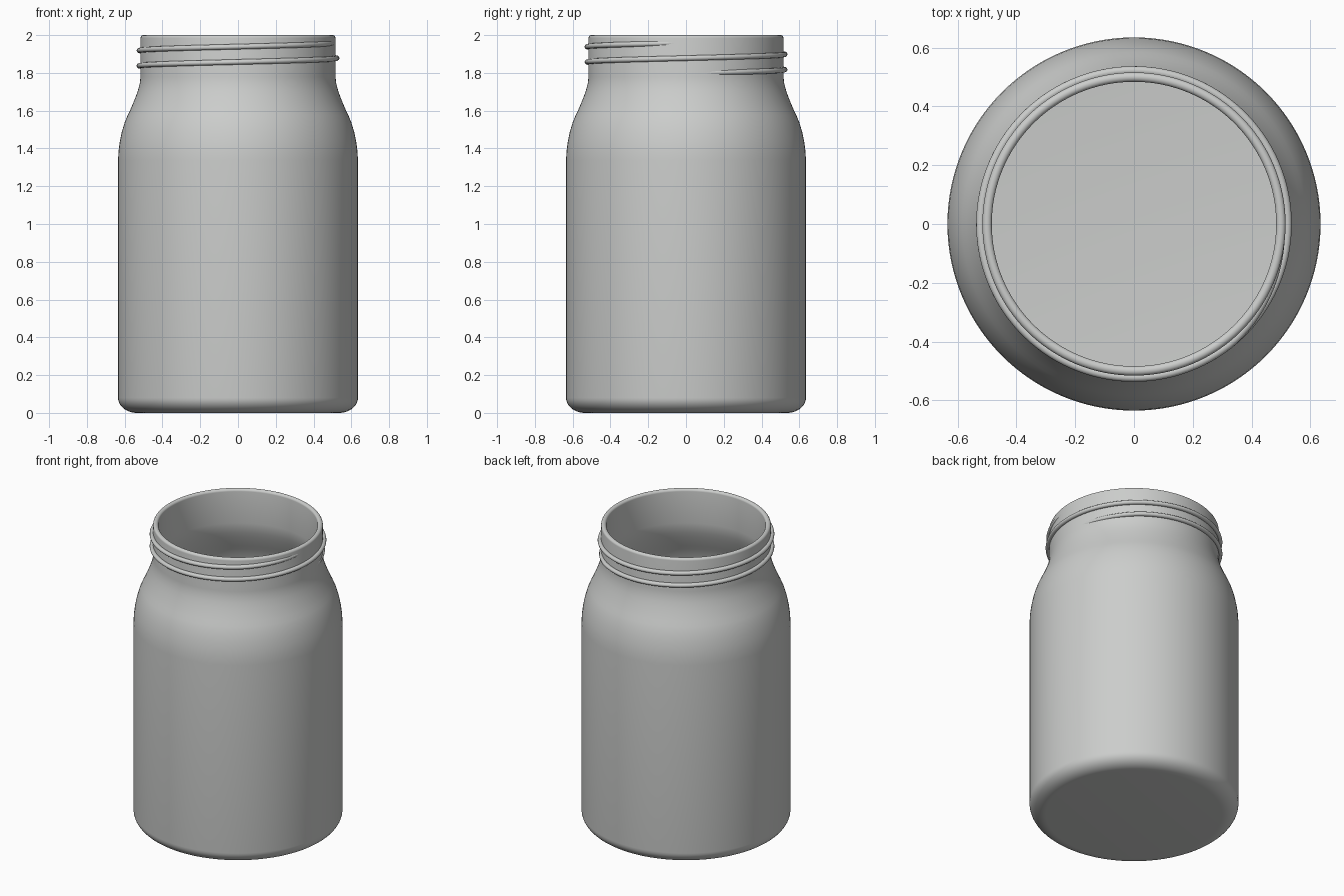
import bpy, bmesh, math
from mathutils import Matrix

if "Cube" in bpy.data.objects:
    bpy.data.objects.remove(bpy.data.objects["Cube"])

glass = bpy.data.materials.new("pale_glass")
glass.diffuse_color = (0.6, 0.61, 0.6, 1)
glass.use_nodes = True
glass.node_tree.nodes["Principled BSDF"].inputs["Base Color"].default_value = glass.diffuse_color

SEGMENTS = 128


def arc(cx, cz, rx, rz, a0, a1, n):
    """Points on an elliptical arc, angles in degrees."""
    return [(cx + rx * math.cos(math.radians(a0 + (a1 - a0) * i / n)),
             cz + rz * math.sin(math.radians(a0 + (a1 - a0) * i / n))) for i in range(n + 1)]


def lathe(name, profile):
    """Revolve an (r, z) profile around the z axis."""
    bm = bmesh.new()
    verts = [bm.verts.new((r, 0, z)) for r, z in profile]
    edges = [bm.edges.new(p) for p in zip(verts, verts[1:])]
    bmesh.ops.spin(bm, geom=verts + edges, cent=(0, 0, 0), axis=(0, 0, 1),
                   angle=math.tau, steps=SEGMENTS, use_merge=False)
    bmesh.ops.remove_doubles(bm, verts=bm.verts, dist=1e-5)
    bmesh.ops.recalc_face_normals(bm, faces=bm.faces)
    return finish(name, bm)


def finish(name, bm):
    mesh = bpy.data.meshes.new(name)
    bm.to_mesh(mesh)
    bm.free()
    mesh.materials.append(glass)
    ob = bpy.data.objects.new(name, mesh)
    bpy.context.collection.objects.link(ob)
    bpy.ops.object.select_all(action='DESELECT')
    ob.select_set(True)
    bpy.context.view_layer.objects.active = ob
    bpy.ops.object.shade_smooth_by_angle(angle=math.radians(40))
    return ob


# Jar: outside from base to rim, then back down the inner wall to the floor
shoulder = [(0.635, 1.34), (0.632, 1.39), (0.626, 1.435), (0.615, 1.488), (0.600, 1.538),
            (0.585, 1.574), (0.571, 1.603), (0.555, 1.640), (0.541, 1.675),
            (0.529, 1.710), (0.520, 1.745), (0.516, 1.780)]
outer = [(0, 0)] + arc(0.535, 0.08, 0.10, 0.08, -90, 0, 10) + shoulder
rim = arc(0.5, 1.985, 0.016, 0.015, 0, 180, 10)
inner = [(r - 0.03, z - 0.008) for r, z in reversed(shoulder)]
floor = arc(0.525, 0.11, 0.08, 0.08, 0, -90, 8) + [(0, 0.03)]
lathe("jar_body", outer + rim + inner + floor)

# Screw thread: two-turn helix of half-round section, sinking into the neck at its ends
bm = bmesh.new()
START, END, STEPS, RING = -350, 355, 240, 12
rings = []
for i in range(STEPS + 1):
    deg = START + (END - START) * i / STEPS
    fade = min(1, (deg - START) / 45, (END - deg) / 45)
    radius = 0.500 + 0.022 * fade
    z = 1.878 + 0.081 * deg / 360
    turn = Matrix.Rotation(math.radians(deg), 4, 'Z')
    ring = []
    for k in range(RING):
        a = math.tau * k / RING
        v = bm.verts.new((radius + 0.015 * math.cos(a), 0, z + 0.014 * math.sin(a)))
        v.co = turn @ v.co
        ring.append(v)
    rings.append(ring)
for a, b in zip(rings, rings[1:]):
    for k in range(RING):
        n = (k + 1) % RING
        bm.faces.new((a[k], b[k], b[n], a[n]))
for ring in (rings[0], rings[-1]):
    bm.faces.new(ring)
bmesh.ops.recalc_face_normals(bm, faces=bm.faces)
finish("screw_thread", bm)
